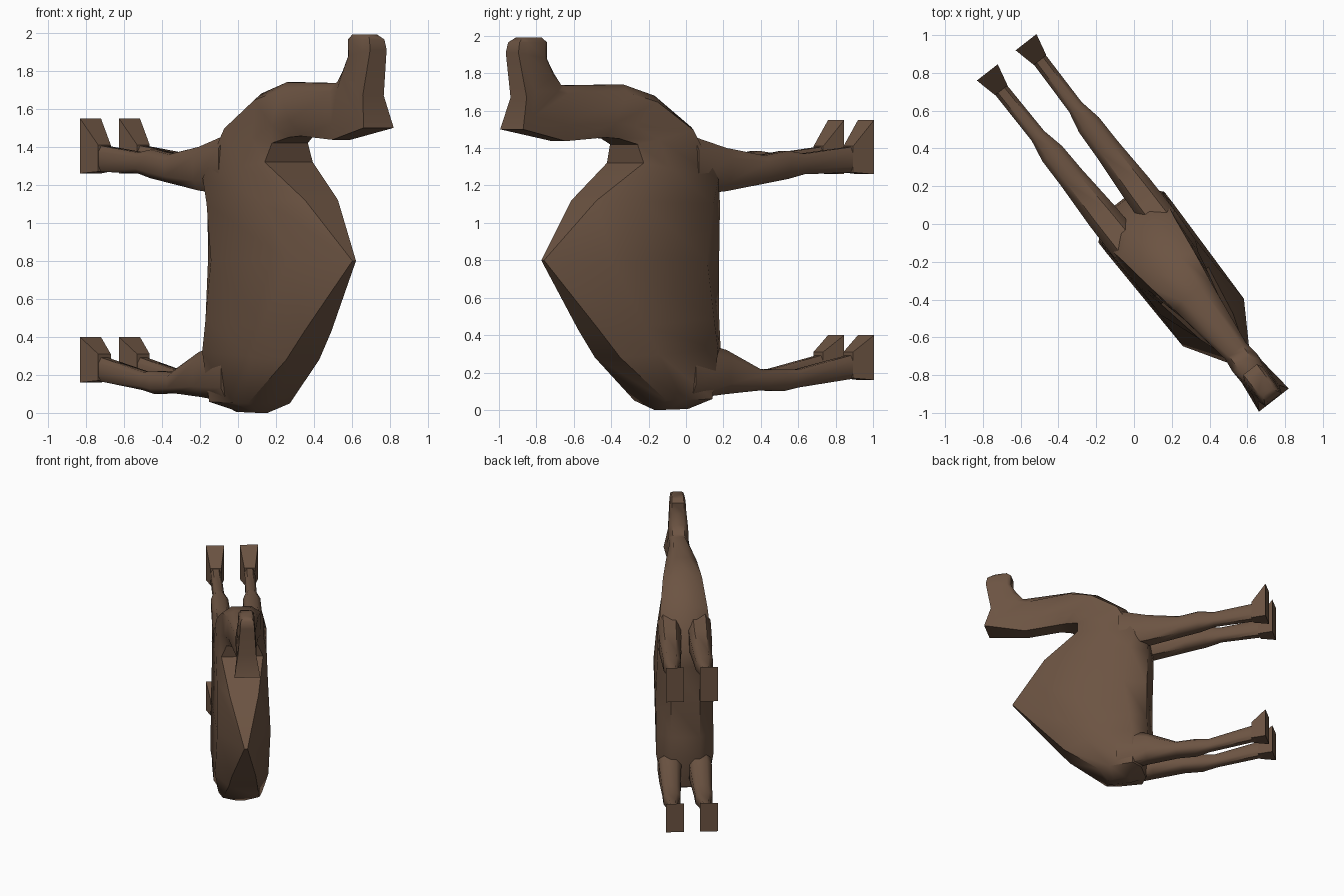
import bpy, bmesh, math
from mathutils import Vector

if "Cube" in bpy.data.objects:
    bpy.data.objects.remove(bpy.data.objects["Cube"])

# animal frame: U runs from feet to hump, W runs sideways, z is its length
U = Vector((0.615, -0.789, 0))
W = Vector((0.789, 0.615, 0))
MID = 0.011

fur = bpy.data.materials.new("brown fur")
fur.diffuse_color = (0.15, 0.088, 0.055, 1)
fur.use_nodes = True
fur.node_tree.nodes["Principled BSDF"].inputs["Base Color"].default_value = fur.diffuse_color


def loft(name, rings, angle):
    """Skin equal-length closed rings of (u, w, z) points and cap both ends."""
    bm = bmesh.new()
    vs = [[bm.verts.new(U * u + W * (w + MID) + Vector((0, 0, z)))
           for u, w, z in r] for r in rings]
    n = len(rings[0])
    for a, b in zip(vs, vs[1:]):
        for i in range(n):
            j = (i + 1) % n
            bm.faces.new((a[i], a[j], b[j], b[i]))
    bm.faces.new(vs[0])
    bm.faces.new(vs[-1])
    bmesh.ops.recalc_face_normals(bm, faces=bm.faces)
    me = bpy.data.meshes.new(name)
    bm.to_mesh(me)
    bm.free()
    me.materials.append(fur)
    ob = bpy.data.objects.new(name, me)
    bpy.context.collection.objects.link(ob)
    bpy.ops.object.select_all(action='DESELECT')
    ob.select_set(True)
    bpy.context.view_layer.objects.active = ob
    bpy.ops.object.shade_smooth_by_angle(angle=math.radians(angle))


def body_ring(bu, bz, au, az, side, back):
    """Ring from belly point b to back point a; side and back half widths."""
    pts = list(zip((0, 0.15, 0.72, 1), (max(side * 0.5, 0.045), side, side * 0.93, back)))
    pts += [(t, -w) for t, w in reversed(pts)]
    return [(bu + (au - bu) * t, w, bz + (az - bz) * t) for t, w in pts]


# torso, hump, neck and head as one skin
body = [
    (0.03, 0.005, 0.20, 0.0, 0.04, 0.03),
    (-0.08, 0.06, 0.25, 0.05, 0.18, 0.14),
    (-0.14, 0.33, 0.54, 0.28, 0.22, 0.11),
    (-0.13, 0.50, 0.67, 0.43, 0.22, 0.09),
    (-0.13, 0.80, 0.98, 0.80, 0.22, 0.012),
    (-0.14, 1.10, 0.70, 1.12, 0.21, 0.11),
    (-0.13, 1.22, 0.42, 1.32, 0.21, 0.16),
    (0.04, 1.51, 0.43, 1.42, 0.18, 0.12),
    (0.28, 1.68, 0.52, 1.45, 0.15, 0.08),
    (0.48, 1.74, 0.60, 1.457, 0.12, 0.06),
    (0.86, 1.735, 0.87, 1.437, 0.07, 0.06),
    (0.89, 1.738, 1.19, 1.50, 0.08, 0.10),
    (0.94, 1.80, 1.143, 1.67, 0.075, 0.07),
    (0.985, 1.875, 1.187, 1.91, 0.065, 0.055),
    (0.985, 1.965, 1.175, 1.965, 0.06, 0.05),
    (1.02, 1.99, 1.14, 1.99, 0.045, 0.03),
]
loft("body_and_head", [body_ring(*r) for r in body], 50)


def leg(name, side, rows):
    """Tapered eight-sided leg; widths follow a shared rule along its length."""
    widths = (0.09, 0.085, 0.07, 0.066, 0.042, 0.04)
    k = 0.55
    shape = [(1, k), (k, 1), (-k, 1), (-1, k), (-1, -k), (-k, -1), (k, -1), (1, -k)]
    rings = []
    for (u, low, high), h in zip(rows, widths):
        c = side * (0.115 - 0.015 * u)
        rings.append([(u, c + a * h, (low + high) / 2 + b * (high - low) / 2)
                      for a, b in shape])
    loft(name, rings, 50)


def foot(name, c, heel, top, toe):
    """Wedge foot: flat sole, with the toe ending in a thin edge."""
    sole, ankle = -1.11, -0.99
    loft(name, [[(sole, c + s * 0.07, heel), (ankle, c + s * 0.042, heel + 0.01),
                 (ankle, c + s * 0.042, top), (sole, c + s * 0.07, toe)]
                for s in (-1, 1)], 30)


# leg profiles: (u, low z, high z) from hip to ankle
front = [(0.08, 1.15, 1.46), (-0.14, 1.17, 1.40), (-0.40, 1.21, 1.36),
         (-0.56, 1.235, 1.385), (-0.68, 1.26, 1.37), (-1.03, 1.27, 1.41)]
hind = [(0.10, 0.06, 0.38), (-0.14, 0.085, 0.32), (-0.38, 0.105, 0.215),
        (-0.53, 0.10, 0.22), (-0.64, 0.12, 0.215), (-1.03, 0.17, 0.30)]

for side, s in (("left", -1), ("right", 1)):
    for part, rows, dims in (("front", front, (1.26, 1.41, 1.55)),
                             ("hind", hind, (0.16, 0.31, 0.40))):
        leg(f"{part}_leg_{side}", s, rows)
        foot(f"{part}_foot_{side}", 0.13 * s, *dims)
